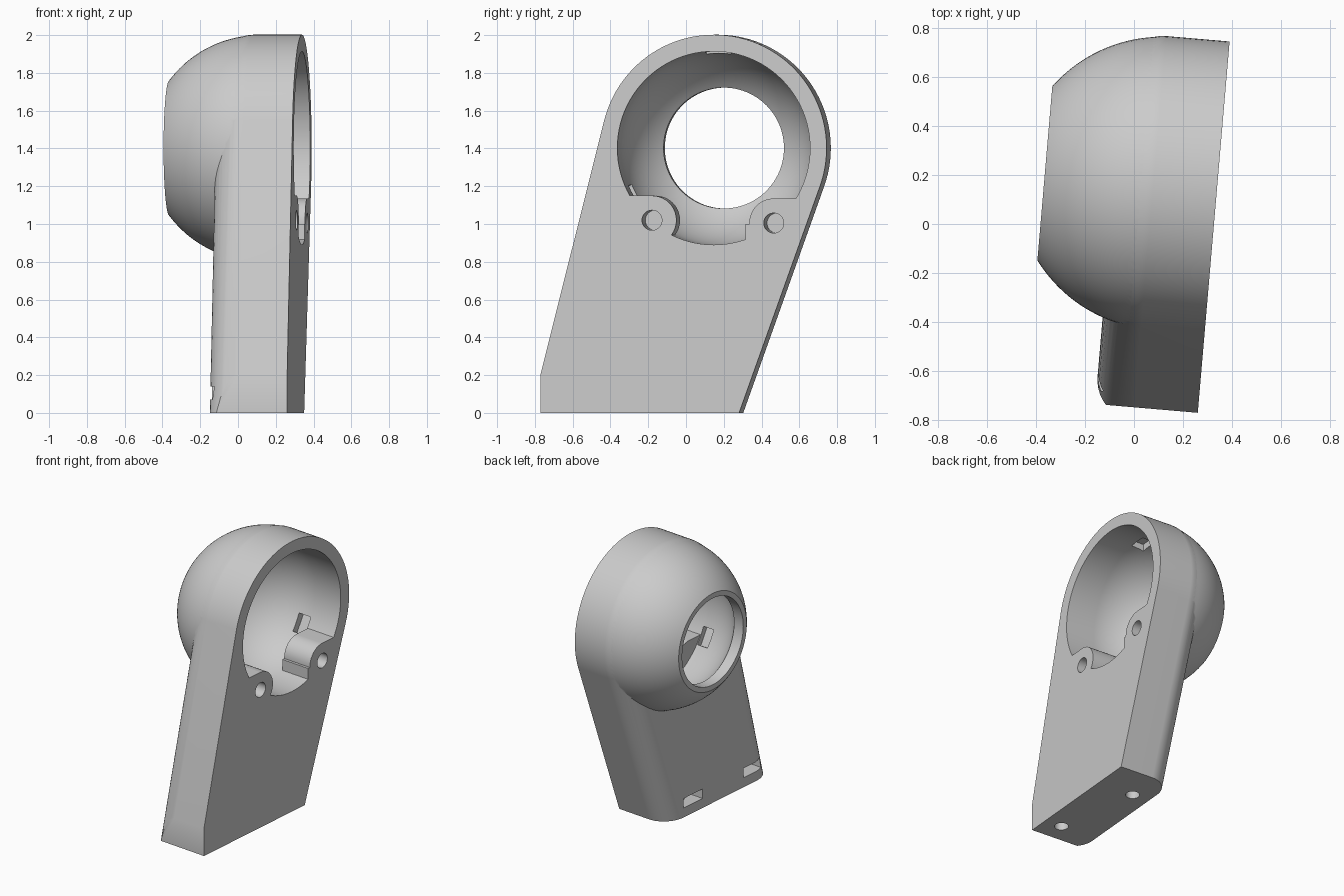
import bpy, bmesh
from math import sin, cos, pi, radians, sqrt, atan2, acos
from mathutils import Matrix, Vector

cube = bpy.data.objects.get("Cube")
if cube:
    bpy.data.objects.remove(cube)

# Local frame: x = thickness, y = width, z = up; turned slightly at the end
CY, CZ = 0.175, 1.402          # axis of the round head
R_OUT, R_IN, R_HOLE = 0.6, 0.512, 0.32
FACE, BACK, MID = 0.325, -0.38, 0.1
STEM_BACK, FILLET = -0.095, 0.16
CENTRE = Matrix.Translation((0, CY, CZ))

grey = bpy.data.materials.new("plain_grey")
grey.use_nodes = True
grey.diffuse_color = (0.6, 0.6, 0.6, 1)
grey.node_tree.nodes["Principled BSDF"].inputs["Base Color"].default_value = (0.6, 0.6, 0.6, 1)


def finish(bm, name):
    bmesh.ops.recalc_face_normals(bm, faces=bm.faces[:])
    mesh = bpy.data.meshes.new(name)
    bm.to_mesh(mesh)
    bm.free()
    mesh.materials.append(grey)
    ob = bpy.data.objects.new(name, mesh)
    bpy.context.collection.objects.link(ob)
    return ob


def loft(name, rings, trim=None):
    """Skin a row of closed rings and cap both ends."""
    bm = bmesh.new()
    loops = [[bm.verts.new(p) for p in ring] for ring in rings]
    for a, b in zip(loops, loops[1:]):
        for i in range(len(a)):
            j = (i + 1) % len(a)
            bm.faces.new((a[i], a[j], b[j], b[i]))
    bm.faces.new(loops[0])
    bm.faces.new(loops[-1])
    bmesh.ops.recalc_face_normals(bm, faces=bm.faces[:])
    for co, no in trim or []:
        cut = bmesh.ops.bisect_plane(bm, geom=bm.verts[:] + bm.edges[:] + bm.faces[:],
                                     plane_co=co, plane_no=no, clear_outer=True)
        edges = [e for e in cut["geom_cut"] if isinstance(e, bmesh.types.BMEdge)]
        bmesh.ops.contextual_create(bm, geom=edges)
    return finish(bm, name)


def lathe(name, profile, seg=96):
    return loft(name, [[(x, CY + r * cos(2 * pi * i / seg), CZ + r * sin(2 * pi * i / seg))
                        for i in range(seg)] for x, r in profile])


def dome(radius, end, steps=20):
    """Spherical profile from the widest ring back to x = end."""
    last = acos((MID - end) / radius)
    angles = [pi / 2 + (last - pi / 2) * i / steps for i in range(steps + 1)]
    return [(MID - radius * cos(a), radius * sin(a)) for a in angles]


def box(name, lo, hi, matrix=Matrix()):
    lo, hi = Vector(lo), Vector(hi)
    bm = bmesh.new()
    bmesh.ops.create_cube(bm, size=1, matrix=matrix @ Matrix.Translation((lo + hi) / 2)
                          @ Matrix.Diagonal((*(hi - lo), 1)))
    return finish(bm, name)


def rod(name, start, end, radius):
    start, end = Vector(start), Vector(end)
    axis = end - start
    turn = axis.to_track_quat('Z', 'Y').to_matrix().to_4x4()
    bm = bmesh.new()
    bmesh.ops.create_cone(bm, cap_ends=True, segments=40, radius1=radius, radius2=radius,
                          depth=axis.length, matrix=Matrix.Translation((start + end) / 2) @ turn)
    return finish(bm, name)


def combine(target, tool, operation='DIFFERENCE'):
    tool.hide_render = True
    mod = target.modifiers.new("combine", 'BOOLEAN')
    mod.operation, mod.solver, mod.object = operation, 'EXACT', tool
    bpy.context.view_layer.objects.active = target
    bpy.ops.object.modifier_apply(modifier=mod.name)
    bpy.data.objects.remove(tool)


# Stem outline: an arc over the head with a tangent line down each side
def tangent_angle(y, z, side):
    dy, dz = y - CY, z - CZ
    return atan2(dz, dy) + side * acos(R_OUT / sqrt(dy * dy + dz * dz))


right = tangent_angle(0.31, 0, 1)
left = tangent_angle(-0.745, 0.205, -1) % (2 * pi)


def stem_ring(x, inset, steps=56):
    r = R_OUT - inset
    pts = []
    for i in range(steps + 1):
        a = right + (left - right) * i / steps
        pts.append(Vector((x, CY + r * cos(a), CZ + r * sin(a))))
    down_left = Vector((0, -sin(left), cos(left)))
    down_right = Vector((0, sin(right), -cos(right)))
    if down_left.z > 0:
        down_left.negate()
    if down_right.z > 0:
        down_right.negate()
    pts.append(pts[-1] + down_left * 2)
    pts.append(pts[0] + down_right * 2)
    return pts


rings = [stem_ring(FACE, 0)]
for i in range(11):
    a = pi / 2 * i / 10
    rings.append(stem_ring(STEM_BACK + FILLET * (1 - sin(a)), FILLET * (1 - cos(a))))
body = loft("arm_housing", rings, [((0, 0, 0), (0, 0, -1)), ((0, -0.745, 0), (0, -1, 0))])

# Domed rear of the head
combine(body, lathe("dome", dome(R_OUT - 0.002, BACK)), 'UNION')

# Hollow socket, leaving two screw bosses standing in the opening
socket = lathe("socket", [(0.45, R_IN)] + dome(R_IN, MID - sqrt(R_IN**2 - R_HOLE**2))
               + [(-0.6, R_HOLE)])
screws = [(-0.153, 1.02, -1), (0.494, 1.005, 1)]
for y, z, side in screws:
    combine(socket, rod("boss", (MID, y, z), (0.6, y, z), 0.13))
    outer = y + side * 0.4
    combine(socket, box("boss_web", (MID, min(y, outer), z - 0.4), (0.6, max(y, outer), z + 0.13)))
combine(socket, box("boss_foot", (MID, 0.345, 0.6), (0.6, 0.6, 1.0)))
combine(body, socket)

# Screw holes in the bosses
for y, z, side in screws:
    combine(body, rod("screw_hole", (0.12, y, z), (0.5, y, z), 0.053))

# Three catch recesses around the socket wall
for angle in (90, 210, -30):
    turn = CENTRE @ Matrix.Rotation(radians(angle), 4, 'X')
    combine(body, box("catch_recess", (0, 0.44, -0.065), (0.095, 0.55, 0.065), turn))

# Nut pockets in the back and mounting holes in the base
for y, x in ((0.04, 0.04), (-0.59, 0.19)):
    combine(body, box("nut_pocket", (-0.3, y - 0.1, 0.07), (x + 0.07, y + 0.1, 0.14)))
    combine(body, rod("mount_hole", (x, y, -0.1), (x, y, 0.22), 0.048))

# Turn into place and shade
body.data.transform(Matrix.Rotation(radians(-4.9), 4, 'Z'))
body.select_set(True)
bpy.context.view_layer.objects.active = body
bpy.ops.object.shade_smooth_by_angle(angle=radians(30))
weighted = body.modifiers.new("even_normals", 'WEIGHTED_NORMAL')
weighted.keep_sharp = True
